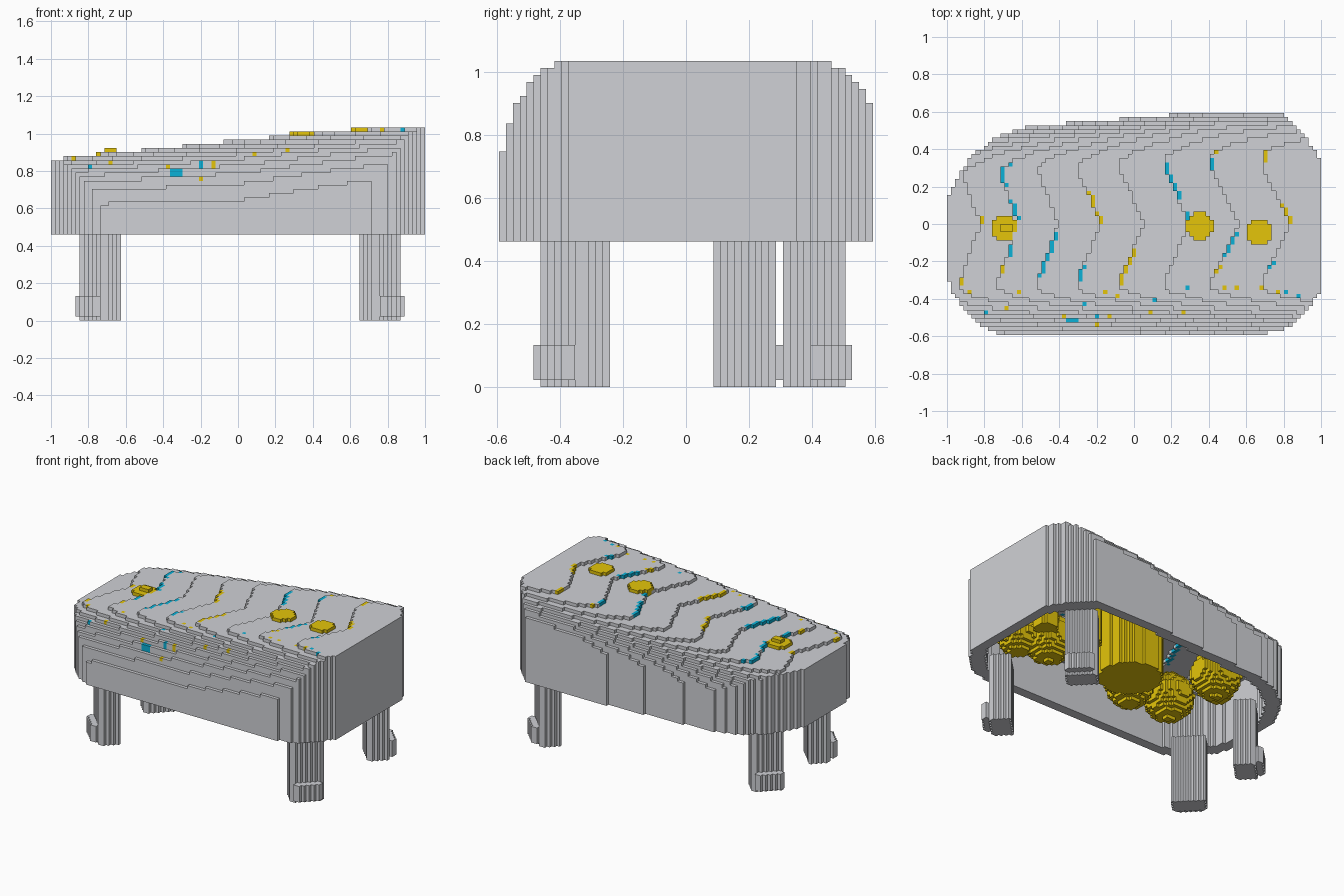
import bpy, bmesh, math

cube = bpy.data.objects.get("Cube")
if cube:
    bpy.data.objects.remove(cube)

NX, NY = 91, 54            # block grid of the body
V = 2 / NX                 # block size
RIM = 21                   # layer where the shell starts
TOP = 47                   # highest layer of the shell
WALL = 3                   # side wall thickness in blocks
GREY, GOLD, TEAL = range(3)


def material(name, rgb):
    mat = bpy.data.materials.new(name)
    mat.use_nodes = True
    mat.diffuse_color = (*rgb, 1)
    mat.node_tree.nodes["Principled BSDF"].inputs["Base Color"].default_value = (*rgb, 1)
    return mat


MATS = [material("grey", (0.63, 0.64, 0.67)),
        material("gold", (0.78, 0.56, 0.003)),
        material("teal", (0.003, 0.44, 0.68))]


def px(i):
    return (i + 0.5 - NX / 2) * V


def py(j):
    return (j + 0.5 - NY / 2) * V


def pz(k):
    return (k + 0.5) * V


# Outer quads of a set of blocks, with shared corners
SIDES = []
for axis in range(3):
    for end in (0, 1):
        ring = []
        for a, b in ((0, 0), (1, 0), (1, 1), (0, 1)):
            c = [0, 0, 0]
            c[axis], c[(axis + 1) % 3], c[(axis + 2) % 3] = end, a, b
            ring.append(tuple(c))
        step = [0, 0, 0]
        step[axis] = 2 * end - 1
        SIDES.append((step, ring if end else ring[::-1]))


def build(name, cells):
    bm = bmesh.new()
    corners = {}

    def corner(key):
        if key not in corners:
            i, j, k = key
            corners[key] = bm.verts.new(((i - NX / 2) * V, (j - NY / 2) * V, k * V))
        return corners[key]

    for (i, j, k), mat in cells.items():
        for (a, b, c), ring in SIDES:
            if (i + a, j + b, k + c) not in cells:
                face = bm.faces.new([corner((i + p, j + q, k + r)) for p, q, r in ring])
                face.material_index = mat
    mesh = bpy.data.meshes.new(name)
    bm.to_mesh(mesh)
    bm.free()
    for mat in MATS:
        mesh.materials.append(mat)
    bpy.context.collection.objects.link(bpy.data.objects.new(name, mesh))


def blocks(rule, top, mat):
    return {(i, j, k): mat for i in range(NX) for j in range(NY) for k in range(top)
            if rule(px(i), py(j), pz(k))}


# Shell plan, counter-clockwise from the front left
PLAN = [(-.65, -.6), (.66, -.6), (.77, -.57), (.86, -.53), (.93, -.46), (.97, -.4),
        (1.01, -.36), (1.01, .29), (.97, .39), (.9, .49), (.83, .56), (.78, .6),
        (.4, .6), (-.58, .52), (-.72, .47), (-.85, .38), (-.93, .28),
        (-.97, .2), (-1.01, .08), (-1.01, -.27), (-.965, -.37), (-.92, -.44),
        (-.85, -.52), (-.76, -.575)]


def in_plan(x, y):
    inside = False
    for (x1, y1), (x2, y2) in zip(PLAN, PLAN[1:] + PLAN[:1]):
        if (y1 > y) != (y2 > y) and x < x1 + (y - y1) / (y2 - y1) * (x2 - x1):
            inside = not inside
    return inside


def rounding(u, depth):
    u = min(max(u, 0), 1)
    return depth * (1 - math.sqrt(1 - u * u))


# Sloping top with a shallow centre valley and rounded long edges
def layers(x, y):
    t = x + 0.93
    h = 40 + 5.1 * t - 0.47 * t * t - 0.55 * max(0, 1 - abs(y) / 0.3)
    h -= rounding((-y - 0.33) / 0.265, 21 - 5 * abs(x))
    back = 0.594 - 0.085 * max(0, 0.4 - x)
    h -= rounding((y - back + 0.24) / 0.25, 9.5)
    return min(math.floor(h), TOP)


height = {(i, j): layers(px(i), py(j)) for i in range(NX) for j in range(NY)
          if in_plan(px(i), py(j))}

# Coloured inlays along the terrace edges: layer, y from, y to, colour
INLAYS = [(40, -.01, .04, GOLD), (40, -.32, -.28, GOLD), (41, .19, .32, TEAL),
          (41, .02, .13, TEAL), (41, -.27, -.21, GOLD), (41, -.17, -.12, TEAL),
          (42, -.28, -.04, TEAL), (43, 0, .06, GOLD), (43, .09, .18, GOLD),
          (43, -.31, -.22, TEAL), (44, -.33, -.13, GOLD), (45, .13, .33, TEAL),
          (45, 0, .06, TEAL), (46, .29, .36, TEAL), (46, .38, .4, GOLD),
          (46, -.17, -.04, TEAL), (46, -.27, -.21, GOLD), (47, .33, .4, GOLD),
          (47, 0, .11, GOLD), (47, -.25, -.2, TEAL)]

# Single coloured blocks on the front slope
SPECKS = {GOLD: [(-.88, -.36), (-.69, -.46), (-.61, -.36), (-.37, -.49), (-.2, -.53),
                 (-.14, -.5), (-.16, -.37), (-.08, -.39), (.08, -.47), (.27, -.47),
                 (.49, -.34), (.55, -.34), (.69, -.35), (.78, -.37)],
          TEAL: [(-.79, -.48), (-.36, -.51), (-.34, -.51), (-.31, -.51), (-.2, -.49),
                 (-.27, -.42), (.12, -.41), (.29, -.34), (.82, -.36), (.88, -.39)]}


def inlay(i, j, n):
    x, y = px(i), py(j)
    if height.get((i - 1, j), n) < n and y > -0.34:
        for layer, low, high, mat in INLAYS:
            if layer == n and low <= y <= high:
                return mat
    for mat, spots in SPECKS.items():
        if any(max(abs(x - a), abs(y - b)) <= V / 2 for a, b in spots):
            return mat
    return GREY


# Hollow shell with a thin top
shell = {}
for (i, j), n in height.items():
    edge = any((i + a, j + b) not in height for a in (-WALL, 0, WALL) for b in (-WALL, 0, WALL))
    ceiling = min(height.get((i + a, j + b), 0) for a in (-1, 0, 1) for b in (-1, 0, 1)) - 1
    for k in range(RIM if edge else ceiling, n):
        shell[i, j, k] = GREY
    paint = inlay(i, j, n)
    for k in range(n - 1 if edge else max(ceiling, n - 2), n):
        shell[i, j, k] = paint
build("shell", shell)


# Legs: slabs turned to the corners, with a foot pointing outwards
def leg(name, cx, cy):
    sx, sy = math.copysign(1, cx), math.copysign(1, cy)

    def rule(x, y, z):
        dx, dy = sx * (x - cx), sy * (y - cy)
        out, along = (dx + dy) / math.sqrt(2), abs(dx - dy) / math.sqrt(2)
        column = abs(out) < 0.065 and along < 0.095
        foot = 0.03 < z < 0.13 and 0 < out < 0.115 and along < 0.085
        return column or foot

    build(name, blocks(rule, RIM, GREY))


leg("front_right_leg", -0.74, -0.355)
leg("front_left_leg", 0.76, -0.355)
leg("back_right_leg", -0.74, 0.185)
leg("back_left_leg", 0.76, 0.4)

# Central drum hanging inside the shell
build("drum", blocks(lambda x, y, z: z > RIM * V and math.hypot(x - 0.03, y) < 0.195, 40, GOLD))

# Balls around the drum
BALLS = [(.54, -.17, .15), (.71, -.26, .12), (-.2, -.28, .14), (-.48, -.24, .15), (-.53, .15, .15)]
for number, (cx, cy, radius) in enumerate(BALLS):
    build(f"ball_{number + 1}", blocks(
        lambda x, y, z: math.dist((x, y, z), (cx, cy, 0.62)) < radius, 40, GOLD))

# Studs that break through the top
for number, (cx, cy) in enumerate([(-.69, -.02), (.35, -.01), (.67, -.04)]):
    top = max(n for (i, j), n in height.items() if math.dist((px(i), py(j)), (cx, cy)) < 0.05) + 1
    stud = blocks(lambda x, y, z: z > 0.6 and math.hypot(x - cx, y - cy) < 0.073, top, GOLD)
    if number == 0:
        stud.update({(i, j, top): GOLD for i, j, k in list(stud)
                     if abs(px(i) - cx) < 0.035 and abs(py(j) - cy) < 0.025})
    build(f"stud_{number + 1}", stud)
